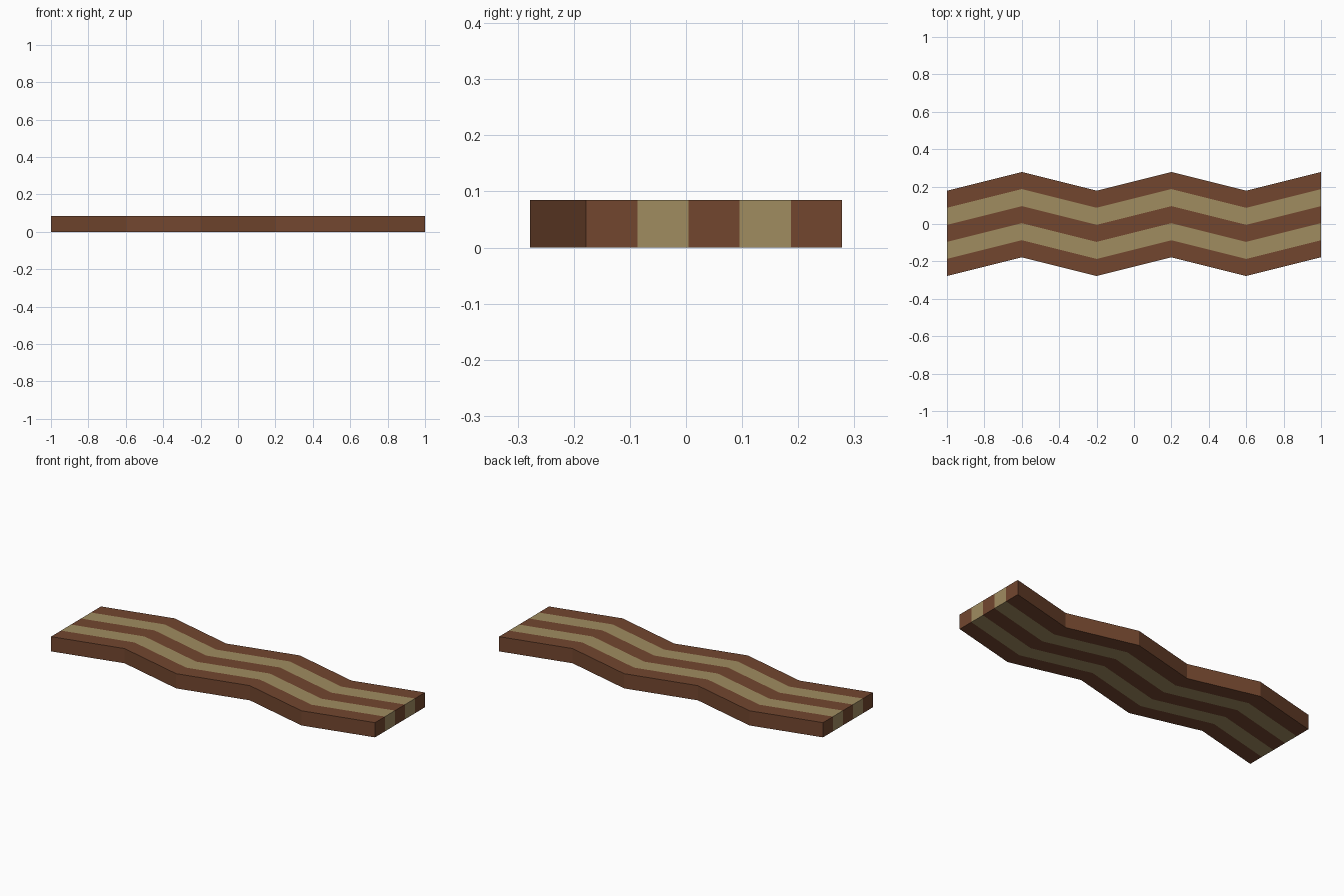
import bpy, bmesh

if "Cube" in bpy.data.objects:
    bpy.data.objects.remove(bpy.data.objects["Cube"])

HEIGHT = 0.085
WIDTH = 0.456      # strip width along y
SWING = 0.05       # zigzag offset either side of the centre line
BENDS, STRIPES = 5, 5


def material(name, rgb):
    m = bpy.data.materials.new(name)
    m.diffuse_color = (*rgb, 1.0)
    m.use_nodes = True
    m.node_tree.nodes["Principled BSDF"].inputs["Base Color"].default_value = m.diffuse_color
    return m


# Wavy striped strip: a flat grid sheared into a zigzag, then extruded upward
bm = bmesh.new()
rows = []
for i in range(BENDS + 1):
    x = -1 + 2 * i / BENDS
    shift = SWING if i % 2 else -SWING
    rows.append([bm.verts.new((x, shift + WIDTH * (j / STRIPES - 0.5), 0))
                 for j in range(STRIPES + 1)])

# Alternate the two colours across the width
for i in range(BENDS):
    for j in range(STRIPES):
        f = bm.faces.new((rows[i][j], rows[i + 1][j],
                          rows[i + 1][j + 1], rows[i][j + 1]))
        f.material_index = j % 2

# Thickness: extruded top, with the end faces keeping their stripe colour
ext = bmesh.ops.extrude_face_region(bm, geom=bm.faces[:], use_keep_orig=True)
top = [g for g in ext["geom"] if isinstance(g, bmesh.types.BMVert)]
bmesh.ops.translate(bm, verts=top, vec=(0, 0, HEIGHT))
bmesh.ops.recalc_face_normals(bm, faces=bm.faces[:])
for f in bm.faces:
    if abs(f.normal.z) < 0.5:
        c = f.calc_center_median()
        if abs(f.normal.x) > 0.9:
            shift = SWING if c.x > 0 else -SWING
            f.material_index = int(((c.y - shift) / WIDTH + 0.5) * STRIPES) % 2
        else:
            f.material_index = 0

mesh = bpy.data.meshes.new("bacon_strip")
bm.to_mesh(mesh)
bm.free()
mesh.materials.append(material("meat brown", (0.170, 0.062, 0.028)))
mesh.materials.append(material("fat tan", (0.352, 0.262, 0.118)))
strip = bpy.data.objects.new("bacon_strip", mesh)
bpy.context.collection.objects.link(strip)
